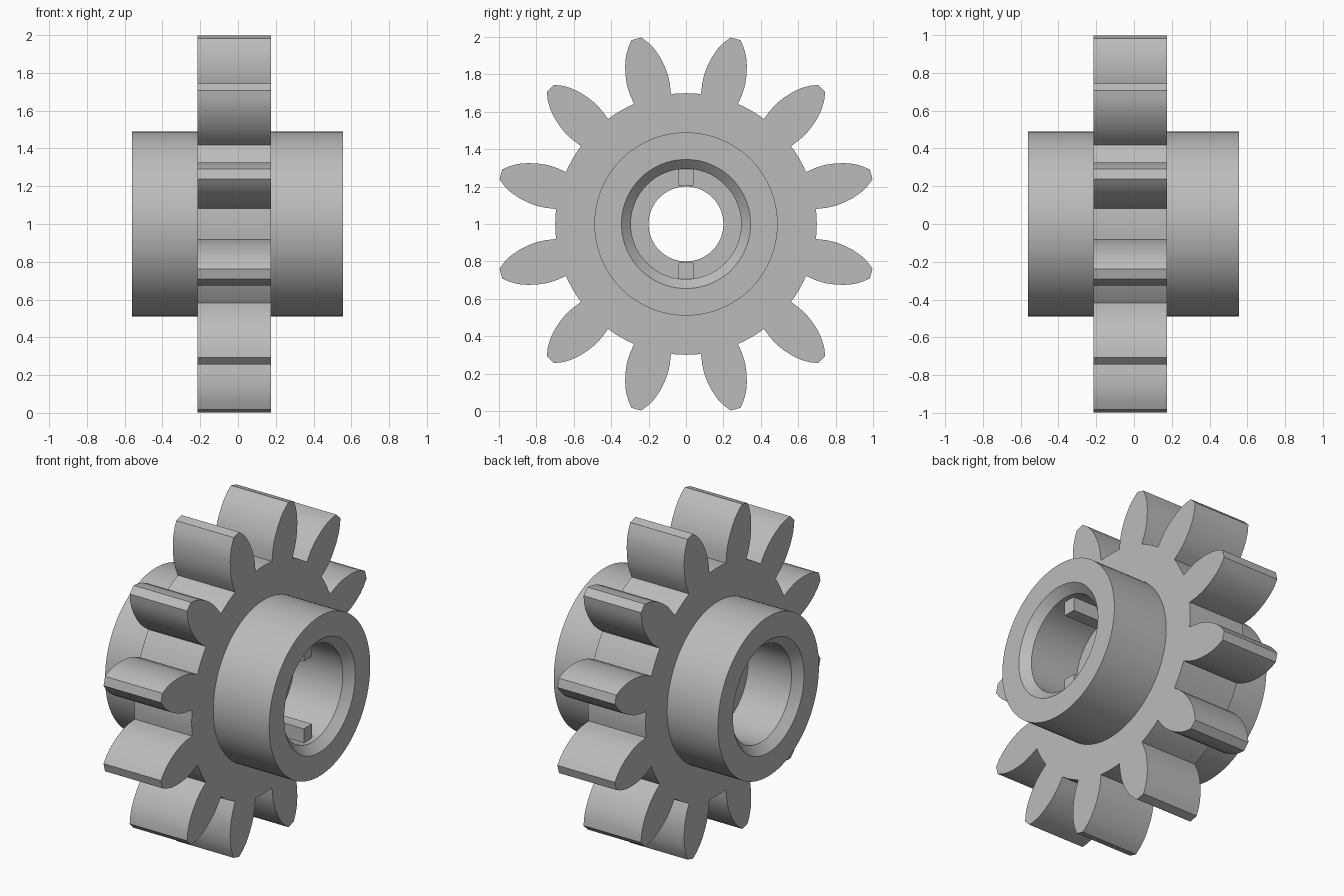
import bpy, bmesh, math
from mathutils import Matrix, Vector

cube = bpy.data.objects.get("Cube")
if cube:
    bpy.data.objects.remove(cube)

CENTRE = Vector((0, 0, 1))
TEETH = 12
WEB = (-0.215, 0.175)      # x range of the toothed disc
HUB = (-0.56, 0.555)       # x range of the hub

steel = bpy.data.materials.new("grey_steel")
steel.use_nodes = True
steel.diffuse_color = (0.5, 0.5, 0.5, 1)
steel.node_tree.nodes["Principled BSDF"].inputs["Base Color"].default_value = (0.5, 0.5, 0.5, 1)


def finish(name, bm):
    bmesh.ops.recalc_face_normals(bm, faces=bm.faces)
    mesh = bpy.data.meshes.new(name)
    bm.to_mesh(mesh)
    bm.free()
    mesh.materials.append(steel)
    obj = bpy.data.objects.new(name, mesh)
    obj.location = CENTRE
    bpy.context.collection.objects.link(obj)
    bpy.ops.object.select_all(action="DESELECT")
    obj.select_set(True)
    bpy.context.view_layer.objects.active = obj
    bpy.ops.object.shade_smooth_by_angle(angle=math.radians(25))
    return obj


def ring_solid(name, rings):
    """Closed solid from rings of (x, y, z) points joined in a loop."""
    bm = bmesh.new()
    loops = [[bm.verts.new(p) for p in ring] for ring in rings]
    for a, b in zip(loops, loops[1:] + loops[:1]):
        for i in range(len(a)):
            bm.faces.new((a[i - 1], a[i], b[i], b[i - 1]))
    return finish(name, bm)


def polar(x, radius, angle):
    return (x, radius * math.cos(angle), radius * math.sin(angle))


# Hub: turned profile with chamfered mouths and a narrower central bore
profile = [(HUB[0], 0.345), (HUB[0], 0.49), (HUB[1], 0.49), (HUB[1], 0.345),
           (HUB[1] - 0.05, 0.295), (WEB[1], 0.295), (WEB[1], 0.2),
           (WEB[0], 0.2), (WEB[0], 0.295), (HUB[0] + 0.05, 0.295)]
SEGMENTS = 96
ring_angles = [math.tau * i / SEGMENTS for i in range(SEGMENTS)]
ring_solid("hub", [[polar(x, r, a) for a in ring_angles] for x, r in profile])

# Toothed disc: one flank as (distance along tooth, half width)
flank = [(0.692, 0.101), (0.75, 0.111), (0.8, 0.113), (0.85, 0.107),
         (0.9, 0.096), (0.95, 0.078), (0.99, 0.055), (1.025, 0.027)]
polar_flank = [(math.hypot(d, w), math.atan2(w, d)) for d, w in flank]
pitch = math.tau / TEETH
root_radius, root_angle = polar_flank[0]
outline = []
for tooth in range(TEETH):
    mid = (tooth + 0.5) * pitch
    outline += [(r, mid - a) for r, a in polar_flank]
    outline += [(r, mid + a) for r, a in reversed(polar_flank)]
    gap = pitch - 2 * root_angle
    outline += [(root_radius, mid + root_angle + gap * k / 4) for k in (1, 2, 3)]
outer = [[polar(x, r, a) for r, a in outline] for x in WEB]
inner = [[polar(x, 0.47, a) for r, a in outline] for x in reversed(WEB)]
ring_solid("toothed_disc", outer + inner)

# Two drive keys inside the right-hand mouth of the hub
for name, side in (("upper_key", 1), ("lower_key", -1)):
    bm = bmesh.new()
    size = Matrix.Diagonal((0.31, 0.08, 0.09, 1))
    place = Matrix.Translation((0.32, 0, side * 0.252))
    bmesh.ops.create_cube(bm, size=1, matrix=place @ size)
    finish(name, bm)
